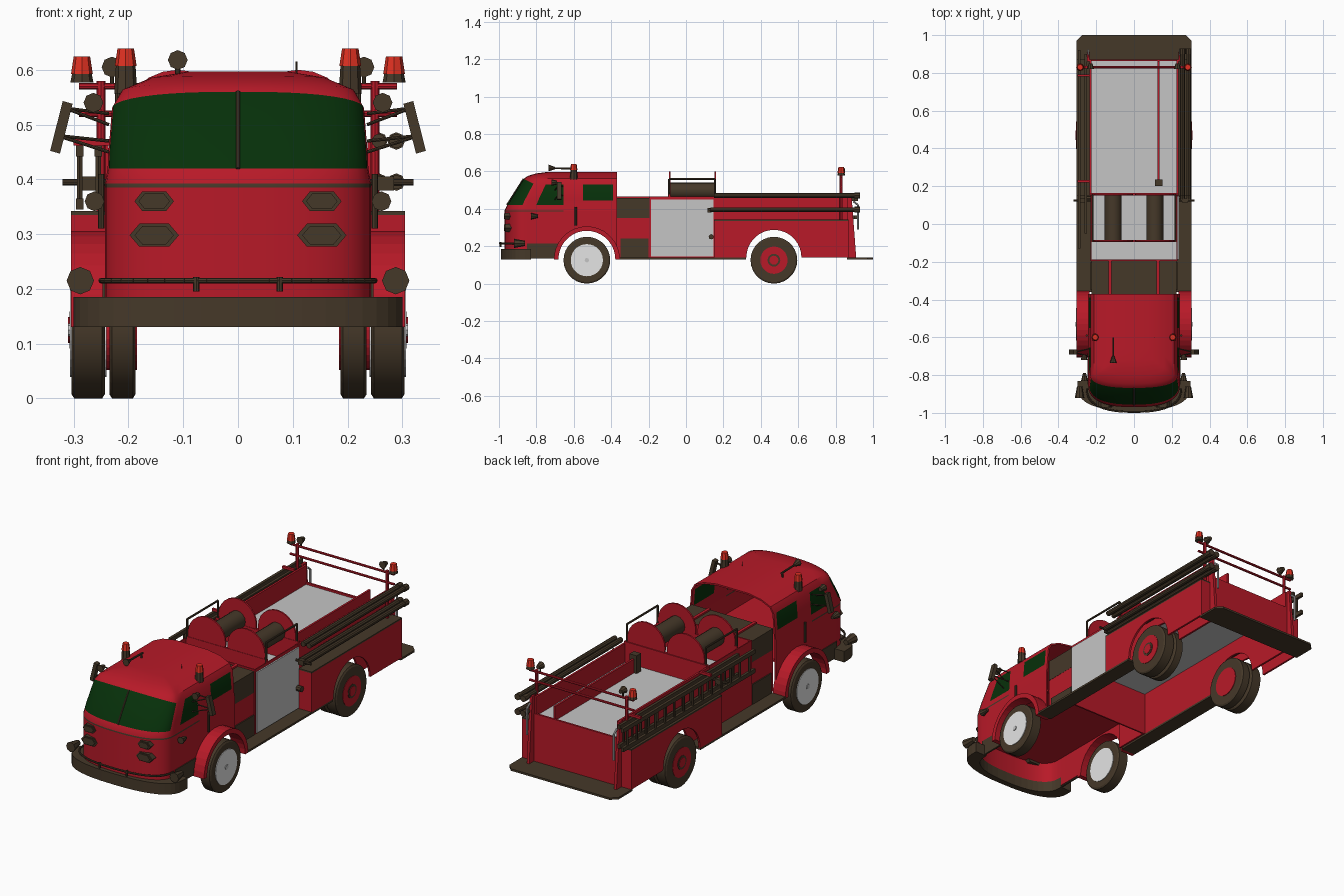
import bpy, bmesh
from math import sin, cos, pi, radians, copysign
from mathutils import Vector

cube = bpy.data.objects.get("Cube")
if cube:
    bpy.data.objects.remove(cube)


def material(name, r, g, b):
    m = bpy.data.materials.new(name)
    m.use_nodes = True
    m.diffuse_color = (r, g, b, 1)
    m.node_tree.nodes["Principled BSDF"].inputs["Base Color"].default_value = (r, g, b, 1)
    return m


RED = material("red paint", .48, .01, .021)
DARK = material("dark brown trim", .06, .04, .022)
GRAY = material("light gray metal", .56, .56, .56)
WHITE = material("pale hub metal", .78, .78, .78)
GREEN = material("dark green glass", .002, .03, .003)
LAMP = material("beacon red", .75, .03, .015)


def finish(name, bm, *mats, smooth=False):
    mesh = bpy.data.meshes.new(name)
    bm.to_mesh(mesh)
    bm.free()
    ob = bpy.data.objects.new(name, mesh)
    bpy.context.collection.objects.link(ob)
    for m in mats:
        mesh.materials.append(m)
    if smooth:
        smooth_shade(ob)
    return ob


def smooth_shade(ob):
    bpy.ops.object.select_all(action='DESELECT')
    ob.select_set(True)
    bpy.context.view_layer.objects.active = ob
    bpy.ops.object.shade_smooth_by_angle(angle=radians(35))


def prism(name, axis, pts, a, b, mat):
    """Extrude a 2D outline along an axis from a to b."""
    place = {'x': lambda p, d: (d, p[0], p[1]), 'y': lambda p, d: (p[0], d, p[1]),
             'z': lambda p, d: (p[0], p[1], d)}[axis]
    bm = bmesh.new()
    lo, hi = ([bm.verts.new(place(p, d)) for p in pts] for d in (a, b))
    bm.faces.new(lo)
    bm.faces.new(hi)
    for i in range(len(pts)):
        k = (i + 1) % len(pts)
        bm.faces.new((lo[i], lo[k], hi[k], hi[i]))
    bmesh.ops.recalc_face_normals(bm, faces=bm.faces)
    return finish(name, bm, mat)


def box(name, x0, x1, y0, y1, z0, z1, mat):
    return prism(name, 'z', [(x0, y0), (x1, y0), (x1, y1), (x0, y1)], z0, z1, mat)


def rod(name, pts, r, mat, r2=None, n=8, smooth=False):
    """Round bar (or cone) through a list of points."""
    bm = bmesh.new()
    for p, q in zip(pts, pts[1:]):
        p, q = Vector(p), Vector(q)
        new = bmesh.ops.create_cone(bm, cap_ends=True, segments=n, radius1=r,
                                    radius2=r if r2 is None else r2, depth=(q - p).length)
        rot = (q - p).to_track_quat('Z', 'Y').to_matrix()
        for v in new["verts"]:
            v.co = rot @ v.co + (p + q) / 2
    return finish(name, bm, mat, smooth=smooth)


def arc(w, s, f, zs=0, zc=0, n=10):
    """Rounded nose outline from -x round the front to +x."""
    out = []
    for i in range(-n, n + 1):
        t = i / n * pi / 2
        c = max(cos(t), 0)
        out.append((copysign(w * abs(sin(t)) ** .8, t), s - (s - f) * c ** .8, zs + (zc - zs) * c))
    return out


def half_circle(y, z, r, n=18):
    return [(y - r * cos(pi * i / n), z + r * sin(pi * i / n)) for i in range(n + 1)]


# Cab shell: side height, front height, half width, corner y, nose y
rings = [(.14, .14, .243, -.85, -.97), (.385, .385, .243, -.85, -.97),
         (.392, .392, .243, -.85, -.97), (.42, .42, .238, -.85, -.956),
         (.445, .445, .237, -.84, -.94), (.53, .56, .23, -.80, -.868),
         (.562, .576, .212, -.785, -.845), (.585, .589, .16, -.75, -.80),
         (.597, .597, .09, -.71, -.74)]
bm = bmesh.new()
rows = []
for zs, zc, w, s, f in rings:
    stations = [-.37, -.39, -.55, -.655, s + .05]
    left = [(-w, y, zs) for y in stations]
    right = [(w, y, zs) for y in reversed(stations)]
    rows.append([bm.verts.new(p) for p in left + arc(w, s, f, zs, zc) + right])
last = len(rows[0]) - 2
for j, (lo, hi) in enumerate(zip(rows, rows[1:])):
    for c in range(last + 1):
        face = bm.faces.new((lo[c], lo[c + 1], hi[c + 1], hi[c]))
        col = min(c, last - c)
        if (j in (3, 4) and (col >= 6 or col == 3)) or (j == 4 and col == 1):
            face.material_index = 1
        elif j == 1 and col >= 3:
            face.material_index = 2
bm.faces.new(rows[-1])
cab = finish("cab", bm, RED, GREEN, DARK)
cutter = rod("arch_cutter", [(-.4, -.53, .13), (.4, -.53, .13)], .153, RED, n=36)
cutter.hide_render = True
cab.modifiers.new("Shell", 'SOLIDIFY').thickness = .008
cut = cab.modifiers.new("Arches", 'BOOLEAN')
cut.operation, cut.object = 'DIFFERENCE', cutter
bpy.context.view_layer.objects.active = cab
for m in ("Shell", "Arches"):
    bpy.ops.object.modifier_apply(modifier=m)
bpy.data.objects.remove(cutter)
smooth_shade(cab)
prism("cab_floor", 'z', [(-.236, -.37)] + [p[:2] for p in arc(.236, -.845, -.963)]
      + [(.236, -.37)], .29, .297, RED)

# Cab front trim
rod("windshield_divider", [(0, -.958, .42), (0, -.869, .56)], .004, DARK)
bumper = [p[:2] for p in arc(.30, -.86, -.99)]
inner = [p[:2] for p in arc(.235, -.84, -.96)]
prism("front_bumper", 'z', [(-.30, -.83)] + bumper + [(.30, -.83), (.235, -.83)] + inner[::-1]
      + [(-.235, -.83)], .13, .185, DARK)
rod("bumper_rail", [(x, y, .215) for x, y, z in arc(.25, -.87, -.995)], .005, DARK)
rod("air_horn", [(-.11, -.6, .615), (-.11, -.71, .617)], .005, DARK)
rod("air_horn_bell", [(-.11, -.70, .617), (-.11, -.735, .618)], .006, DARK, r2=.018)
rod("air_horn_stand", [(-.11, -.61, .59), (-.11, -.61, .615)], .005, DARK)
rod("roof_aerial", [(.107, -.6, .59), (.107, -.6, .615)], .002, DARK)

# Rear body side outline with a wheel arch
arch = half_circle(.47, .14, .147)


def body_side(top):
    return [(.15, .14)] + arch + [(.87, .14), (.87, top), (.15, top)]


def wheel(name, s, y, x0, x1):
    rod(name, [(s * x0, y, .125), (s * x0 + s * .005, y, .125)], .117, DARK, r2=.125, n=28)
    rod(name + "_tread", [(s * x0 + s * .005, y, .125), (s * x1 - s * .005, y, .125)], .125, DARK,
        n=28, smooth=True)
    rod(name + "_wall", [(s * x1 - s * .005, y, .125), (s * x1, y, .125)], .125, DARK, r2=.117, n=28)


for s, side in ((1, "left"), (-1, "right")):
    def X(*pts):
        return [(s * p[0],) + tuple(p[1:]) for p in pts]

    def sbox(name, x0, x1, *rest):
        box(side + "_" + name, s * x0, s * x1, *rest)

    def srod(name, pts, r, mat, **kw):
        rod(side + "_" + name, X(*pts), r, mat, **kw)

    # Wheels and hubs, with discs showing on the inner faces too
    wheel(side + "_front_tire", s, -.53, .243, .304)
    wheel(side + "_rear_tire", s, .47, .243, .304)
    wheel(side + "_rear_inner_tire", s, .47, .187, .235)
    srod("front_hubcap", [(.24, -.53, .125), (.307, -.53, .125)], .086, WHITE, n=28)
    srod("front_hub_nut", [(.305, -.53, .125), (.31, -.53, .125)], .012, GRAY)
    srod("rear_rim", [(.184, .47, .125), (.306, .47, .125)], .073, RED, n=28)
    srod("rear_hub_ring", [(.303, .47, .125), (.308, .47, .125)], .034, DARK, n=20)
    srod("rear_hub", [(.303, .47, .125), (.31, .47, .125)], .024, RED, n=16)

    # Front fender, skirt and running board
    prism(side + "_fender", 'x', half_circle(-.53, .13, .176) + half_circle(-.53, .13, .152)[::-1],
          s * .235, s * .305, RED)
    sbox("skirt", .238, .247, -.85, -.685, .135, .215, DARK)
    sbox("running_board", .225, .305, -.36, .32, .13, .14, DARK)
    sbox("bay_panel", .217, .225, -.37, -.19, .14, .35, RED)
    sbox("step_panel", .222, .231, -.35, -.2, .14, .24, DARK)
    sbox("deck_rail", .12, .135, -.37, -.19, .455, .465, RED)

    # Cab lamps, mirrors and handles
    for z, w, h in ((.36, .036, .018), (.298, .045, .021)):
        for grow, y in ((1, -.966), (.8, -.972)):
            hexagon = [(.153 + a * w * grow, z + b * h * grow) for a, b in
                       ((-1, 0), (-.6, 1), (.6, 1), (1, 0), (.6, -1), (-.6, -1))]
            prism(side + "_grille_lamp", 'y', X(*hexagon), y, -.93, DARK)
    srod("bumper_lamp", [(.288, -.92, .215), (.288, -.86, .215)], .025, DARK, r2=.014)
    srod("bumper_clamp", [(.076, -.992, .195), (.076, -.992, .222)], .006, DARK)
    srod("cowl_lamp", [(.262, -.83, .36), (.262, -.79, .36)], .018, DARK, r2=.008)
    srod("spot_lamp", [(.264, -.72, .54), (.264, -.69, .54)], .018, DARK, r2=.01)
    prism(side + "_mirror", 'y', X((.302, .538), (.32, .543), (.343, .452), (.325, .447)),
          -.69, -.665, DARK)
    for z, q in ((.45, .33), (.5, .315)):
        srod("mirror_arm", [(.236, -.70, z), (q, -.68, z + .03), (.236, -.66, z + .02)], .003, DARK)
    srod("door_handle", [(.25, -.59, .31), (.25, -.59, .41)], .006, DARK)

    # Roof beacon and rear beacon
    for x, y, z, base in ((.205, -.6, .607, .05), (.285, .83, .592, .015)):
        srod("beacon_base", [(x, y, z - base), (x, y, z)], .021, DARK, r2=.018)
        srod("beacon", [(x, y, z), (x, y, z + .032)], .02, LAMP, r2=.015)

    # Pump house side, rear body sides, shelf, end caps and posts
    sbox("pump_side", .225, .23, -.19, .15, .14, .465, RED)
    prism(side + "_body_panel", 'x', body_side(.335), s * .295, s * .305, RED)
    prism(side + "_bed_wall", 'x', body_side(.465), s * .225, s * .235, RED)
    sbox("shelf", .235, .305, .15, .87, .335, .342, DARK)
    for y in (.15, .862):
        sbox("body_end", .235, .295, y, y + .008, .14, .335, RED)
    prism(side + "_rear_fin", 'x', [(.86, .14), (.91, .14), (.885, .47), (.86, .47)],
          s * .236, s * .25, RED)
    srod("grab_rail", [(.242, .895, .44), (.242, .92, .42), (.242, .92, .29)], .005, GRAY)
    srod("rail_post", [(.25, .83, .34), (.25, .83, .58)], .008, RED)
    srod("rear_lamp", [(.23, .82, .605), (.23, .85, .605)], .019, DARK, r2=.01)
    srod("rear_lamp_stem", [(.23, .83, .57), (.23, .83, .6)], .004, DARK)

    # Hose reel with end discs, and its guard
    srod("reel_drum", [(.11, -.09, .495), (.11, .155, .495)], .045, DARK, n=16, smooth=True)
    for y in (-.092, .152):
        srod("reel_disc", [(.11, y, .495), (.11, y + .008, .495)], .105, RED, n=24)
    srod("reel_guard", [(.22, -.09, .46), (.22, -.09, .56), (.22, .155, .56), (.22, .155, .46)],
         .005, DARK)
    srod("pump_fitting", [(.23, .125, .395), (.32, .125, .395)], .006, DARK)
    sbox("pump_gauge", .255, .285, .115, .135, .38, .405, DARK)
    srod("pump_valve", [(.23, .135, .25), (.262, .135, .25)], .014, DARK)

# Pump house, open below, and engine deck
box("pump_front_wall", -.23, .23, -.195, -.187, .14, .465, RED)
box("reel_front_wall", -.225, .225, -.094, -.084, .37, .475, RED)
box("pump_panel", .228, .237, -.187, .148, .145, .45, GRAY)
box("engine_deck", -.226, .226, -.37, -.195, .35, .457, DARK)

# Hose bed, with one floor running forward under the reels
box("bed_front_wall", -.23, .23, .15, .165, .37, .475, RED)
box("bed_floor", -.226, .226, -.187, .865, .36, .37, GRAY)
box("bed_rear_wall", -.235, .235, .862, .872, .14, .38, RED)
box("bed_divider", .125, .135, .22, .862, .37, .44, RED)
box("divider_block", .11, .15, .2, .235, .37, .46, DARK)
prism("rear_step", 'z', [(-.305, .86), (.305, .86), (.305, .97), (.275, 1), (-.275, 1),
                         (-.305, .97)], .13, .14, DARK)
for z in (.52, .57):
    rod("rear_cross_rail", [(-.29, .83, z), (.29, .83, z)], .006, RED)

# Suction hoses on the left
for z, start in ((.395, .13), (.47, .15)):
    for x in (.257, .289):
        rod("suction_hose", [(x, start, z), (x, .92, z)], .013, DARK, n=10, smooth=True)
        rod("hose_coupling", [(x, .90, z), (x, .93, z)], .016, DARK)

# Ladders on the right
for x, y0, y1 in ((-.255, -.05, .90), (-.289, -.13, .92)):
    for z in (.355, .452):
        box("ladder_rail", x - .007, x + .007, y0, y1, z - .01, z + .01, DARK)
    for i in range(14):
        y = y0 + .04 + i * (y1 - y0 - .08) / 13
        rod("ladder_rung", [(x, y, .355), (x, y, .452)], .006, DARK, n=6)
for y in (.22, .78):
    box("ladder_bracket", -.30, -.235, y, y + .012, .462, .474, RED)
